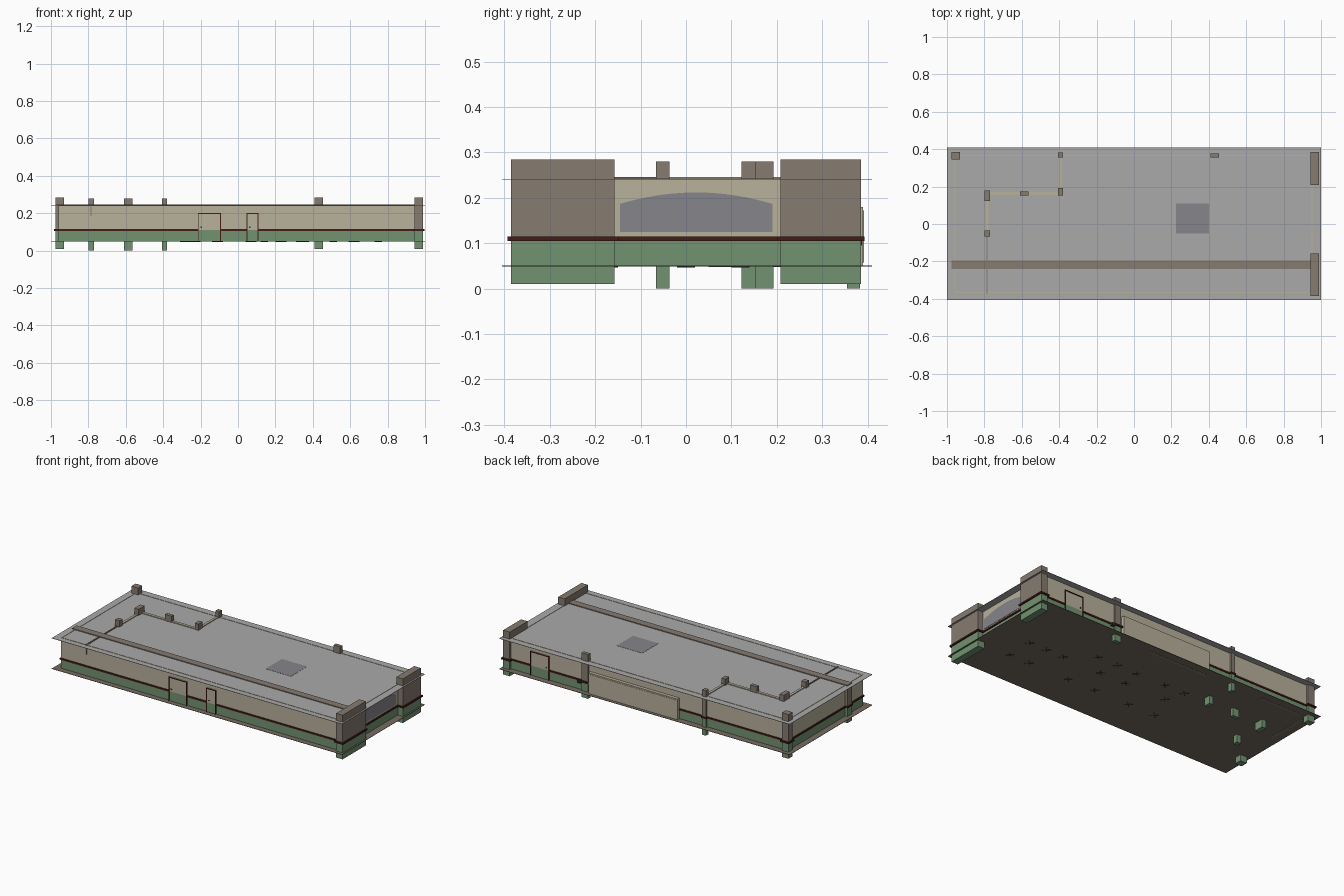
import bpy, bmesh, math

if "Cube" in bpy.data.objects:
    bpy.data.objects.remove(bpy.data.objects["Cube"])

def mat(name, r, g, b):
    m = bpy.data.materials.new(name)
    m.diffuse_color = (r, g, b, 1)
    m.use_nodes = True
    m.node_tree.nodes["Principled BSDF"].inputs["Base Color"].default_value = m.diffuse_color
    return m

BEIGE = mat("beige_plaster", .48, .44, .33)
STONE = mat("stone", .24, .20, .165)
GREEN = mat("green_paint", .17, .29, .17)
RED = mat("dark_red_trim", .06, .012, .008)
GREY = mat("ceiling_grey", .40, .40, .40)
FLOOR = mat("floor_brown", .18, .15, .12)
GLASS = mat("window_grey", .24, .24, .26)
DARK = mat("dark_metal", .03, .03, .03)

F, C, BAND = .05, .24, .11      # floor, ceiling and paint-line heights

def finish(bm, name, m):
    bmesh.ops.recalc_face_normals(bm, faces=bm.faces)
    me = bpy.data.meshes.new(name)
    bm.to_mesh(me)
    bm.free()
    me.materials.append(m)
    ob = bpy.data.objects.new(name, me)
    bpy.context.collection.objects.link(ob)
    return ob

def box(name, x0, x1, y0, y1, z0, z1, m):
    bm = bmesh.new()
    bmesh.ops.create_cube(bm, size=1)
    for v in bm.verts:
        v.co = ((x0 + x1) / 2 + v.co.x * (x1 - x0),
                (y0 + y1) / 2 + v.co.y * (y1 - y0),
                (z0 + z1) / 2 + v.co.z * (z1 - z0))
    return finish(bm, name, m)

def two_tone(name, x0, x1, y0, y1, z0, z1, upper, trim=0):
    """Green below the paint line, plaster above, optional red band around."""
    box(name + "_lower", x0, x1, y0, y1, z0, BAND, GREEN)
    box(name + "_upper", x0, x1, y0, y1, BAND, z1, upper)
    if trim:
        box(name + "_band", x0 - trim, x1 + trim, y0 - trim, y1 + trim, .105, .115, RED)

# floor and ceiling sheets
box("floor", -1, 1, -.405, .41, F - .001, F + .001, FLOOR)
box("ceiling", -1, 1, -.405, .41, C - .001, C + .001, GREY)
box("ceiling_panel", .225, .40, -.05, .11, C, C + .002, GLASS)

# outer walls
W = C + .003
two_tone("front_wall", -.96, .955, -.37, -.364, F, W, BEIGE)
two_tone("back_wall", -.96, .955, .364, .37, F, W, BEIGE)
two_tone("left_wall", -.96, -.954, -.364, .364, F, W, BEIGE)
two_tone("right_wall", .949, .955, -.364, .364, F, W, BEIGE)

# red bands along the walls, broken at the doors
for i, (a, b) in enumerate([(-.965, -.215), (-.09, .045), (.11, .955)]):
    box(f"front_band_{i}", a, b, -.375, -.36, .105, .115, RED)
for i, (a, b) in enumerate([(-.965, -.215), (.42, .68), (.81, .955)]):
    box(f"back_band_{i}", a, b, .36, .375, .105, .115, RED)
box("left_band", -.966, -.95, -.375, .375, .105, .115, RED)
box("right_band", .945, .961, -.375, .375, .105, .115, RED)

# doors: leaf in two colours, frame and handle
def door(name, x0, x1, y, s, top=.20, t=.005):
    ya, yb = sorted((y, y + s * .004))
    fa, fb = sorted((y, y + s * .008))
    box(name + "_leaf_lower", x0, x1, ya, yb, F, BAND, GREEN)
    box(name + "_leaf_upper", x0, x1, ya, yb, BAND, top, BEIGE)
    box(name + "_frame_left", x0, x0 + t, fa, fb, F, top, RED)
    box(name + "_frame_right", x1 - t, x1, fa, fb, F, top, RED)
    box(name + "_frame_top", x0, x1, fa, fb, top - t, top, RED)
    box(name + "_handle", x0 + .014, x0 + .022, fa, fb, .122, .128, DARK)

door("front_double_door", -.215, -.09, -.37, -1)
door("front_single_door", .045, .11, -.37, -1)
door("back_door", .68, .81, .37, 1)

# arched window on the right wall
bm = bmesh.new()
pts = [(-.145, .125), (.19, .125)]
for i in range(13):
    t = 1 - i / 6
    pts.append((.0225 + .1675 * t, .187 + .025 * (1 - t * t)))
face = bm.faces.new([bm.verts.new((.953, y, z)) for y, z in pts])
ext = bmesh.ops.extrude_face_region(bm, geom=[face])
for v in ext["geom"]:
    if isinstance(v, bmesh.types.BMVert):
        v.co.x += .004
finish(bm, "arched_window", GLASS)

# large pillars through floor and ceiling
for n, x0, x1, y0, y1 in [("back_left_pillar", -.975, -.93, .345, .385),
                          ("back_pillar", .41, .455, .355, .378),
                          ("back_right_pillar", .945, .99, .208, .385),
                          ("front_right_pillar", .945, .99, -.385, -.157)]:
    two_tone(n, x0, x1, y0, y1, .01, .285, STONE, .008)

# small pillars of the inner room
for i, (x0, x1, y0, y1) in enumerate([(-.80, -.77, .122, .18), (-.80, -.77, -.066, -.036),
                                      (-.61, -.565, .153, .175), (-.405, -.38, .153, .193),
                                      (-.405, -.38, .355, .383)]):
    two_tone(f"inner_pillar_{i}", x0, x1, y0, y1, 0, .28, STONE, .005)

# inner partitions and the thin ceiling beam
T = C + .006
two_tone("partition_side", -.792, -.777, -.036, .122, F, T, BEIGE)
two_tone("partition_long", -.77, -.405, .155, .172, F, T, BEIGE)
two_tone("partition_back", -.40, -.385, .193, .355, F, T, BEIGE)
box("thin_beam", -.789, -.782, -.374, -.066, .185, T, STONE)

# long ceiling beam with its end post
box("long_beam", -.975, .945, -.24, -.195, .205, T, STONE)
two_tone("beam_post", -.975, -.93, -.24, -.195, .01, .205, STONE, .005)

# shutter panel on the back, small fitting beside it
box("back_panel", -.215, .40, .368, .39, F, .18, BEIGE)
box("back_panel_inset", -.205, .39, .385, .392, .058, .172, BEIGE)
box("wall_fitting", .46, .48, .368, .388, .095, .11, DARK)

# benches against the walls, bases just below the floor
box("bench_back", -.91, -.62, .342, .358, F - .002, .085, STONE)
box("bench_left", -.952, -.935, .05, .32, F - .002, .085, STONE)
box("bench_counter", -.23, .19, .342, .358, F - .002, .085, STONE)

# pedestal tables on cross feet that show under the floor
rows = [(-.17, (.75, .61, .33, .14, -.10, -.29)),
        (0, (.75, .63, .51, .24, .06, -.22)),
        (.12, (.36, .22, .08, -.12, -.26))]
n = 0
for y, xs in rows:
    for x in xs:
        for k in (1, -1):
            foot = box(f"table_{n}_foot_{k + 1}", -.026, .026, -.002, .002, -.003, .003, DARK)
            foot.location = (x, y, F)
            foot.rotation_euler.z = k * math.pi / 4
        box(f"table_{n}_post", x - .003, x + .003, y - .003, y + .003, F, .092, DARK)
        box(f"table_{n}_top", x - .028, x + .028, y - .028, y + .028, .092, .096, STONE)
        n += 1
